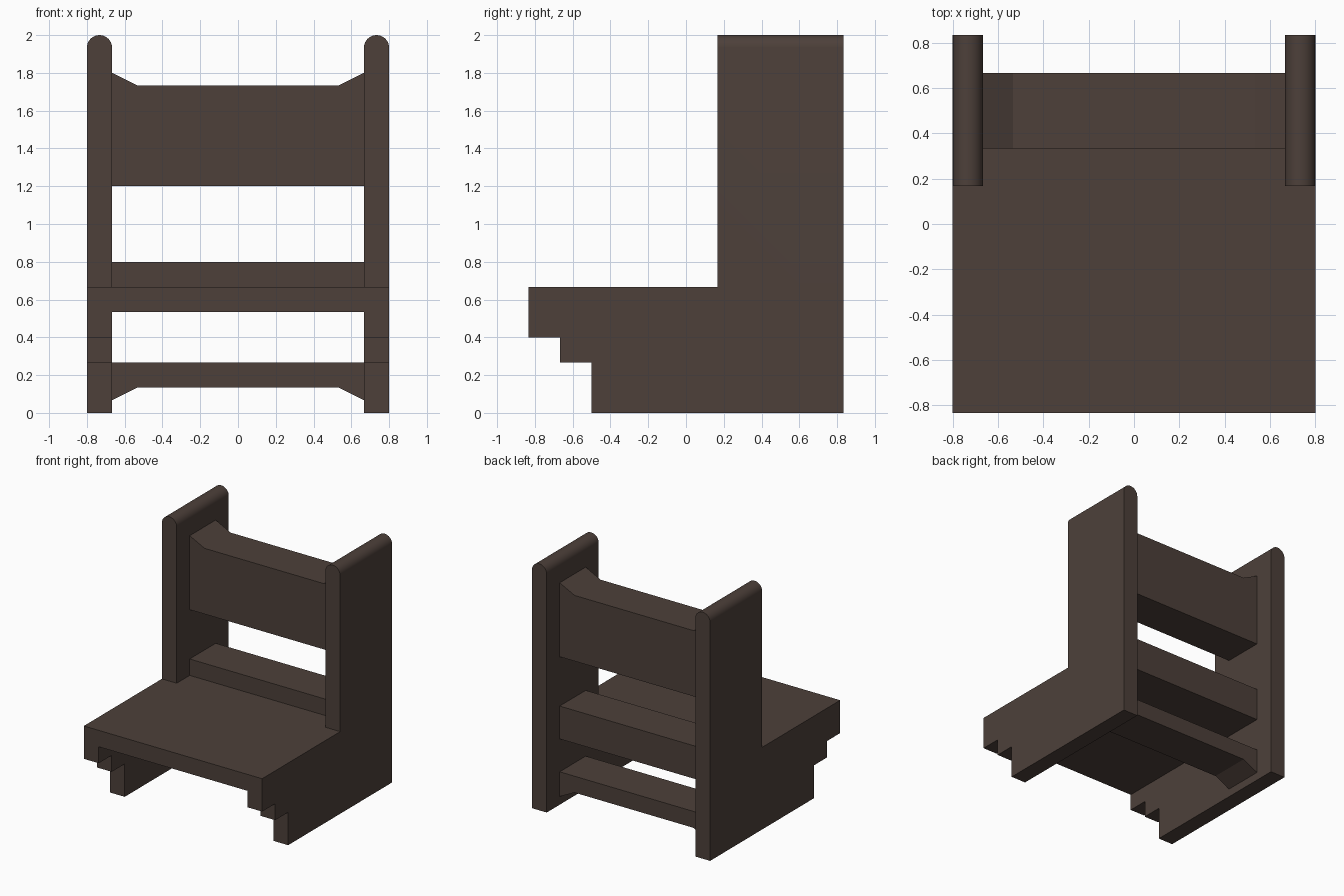
import bpy
import bmesh
from mathutils import Vector

cube = bpy.data.objects.get("Cube")
if cube:
    bpy.data.objects.remove(cube, do_unlink=True)

# Single dark wood colour
WOOD = (0.074, 0.051, 0.042, 1.0)
wood = bpy.data.materials.new("dark brown wood")
wood.use_nodes = True
wood.diffuse_color = WOOD
bsdf = next(n for n in wood.node_tree.nodes if n.type == "BSDF_PRINCIPLED")
bsdf.inputs["Base Color"].default_value = WOOD

INNER, OUTER = 2 / 3, 0.8      # inner and outer faces of the side panels
REAR_A, REAR_B = 1 / 3, 2 / 3  # front and back of the cross rails
SEAT_LOW, SEAT_TOP = 8 / 15, 2 / 3


def extrude_profile(name, points, offset, round_top=0.0):
    """Extrude a closed flat outline, optionally rounding its topmost edges."""
    bm = bmesh.new()
    face = bm.faces.new([bm.verts.new(p) for p in points])
    extruded = bmesh.ops.extrude_face_region(bm, geom=[face])["geom"]
    bmesh.ops.translate(bm, vec=Vector(offset),
                        verts=[g for g in extruded if isinstance(g, bmesh.types.BMVert)])
    if round_top:
        top = max(v.co.z for v in bm.verts)
        long_edges = [e for e in bm.edges
                      if all(v.co.z > top - 0.001 for v in e.verts)
                      and abs(e.verts[0].co.y - e.verts[1].co.y) > 0.1]
        bmesh.ops.bevel(bm, geom=long_edges, offset=round_top, segments=8,
                        profile=0.5, affect="EDGES", clamp_overlap=False)
    bmesh.ops.recalc_face_normals(bm, faces=bm.faces)
    mesh = bpy.data.meshes.new(name)
    bm.to_mesh(mesh)
    bm.free()
    mesh.materials.append(wood)
    obj = bpy.data.objects.new(name, mesh)
    bpy.context.collection.objects.link(obj)
    return obj


def cross_rail(name, half_outline, y0, y1):
    """Rail between the panels: the right half outline is mirrored across x."""
    outline = half_outline + [(-x, z) for x, z in reversed(half_outline)]
    return extrude_profile(name, [(x, y0, z) for x, z in outline], (0, y1 - y0, 0))


# Side panels with stepped front feet and rounded tops
front, back, post = -5 / 6, 5 / 6, 1 / 6
side = [(back, 0), (back, 2), (post, 2), (post, SEAT_TOP), (front, SEAT_TOP),
        (front, 0.4), (-2 / 3, 0.4), (-2 / 3, 4 / 15), (-0.5, 4 / 15), (-0.5, 0)]
for name, x in (("left_side_panel", INNER), ("right_side_panel", -OUTER)):
    panel = extrude_profile(name, [(x, y, z) for y, z in side],
                            (OUTER - INNER, 0, 0), round_top=0.0666)
    bpy.ops.object.select_all(action="DESELECT")
    panel.select_set(True)
    bpy.context.view_layer.objects.active = panel
    bpy.ops.object.shade_smooth_by_angle(angle=0.6)

# Seat board and the raised rail behind it
cross_rail("seat", [(INNER, SEAT_LOW), (INNER, SEAT_TOP)], front, REAR_A)
cross_rail("seat_rail", [(INNER, SEAT_LOW), (INNER, 0.8)], REAR_A, REAR_B)

# Backrest with flared upper corners
cross_rail("backrest", [(INNER, 1.2), (INNER, 1.8), (SEAT_LOW, 26 / 15)], REAR_A, REAR_B)

# Bottom stretcher with flared lower corners
cross_rail("bottom_stretcher",
           [(SEAT_LOW, 2 / 15), (INNER, 1 / 15), (INNER, 4 / 15)], REAR_A, REAR_B)
